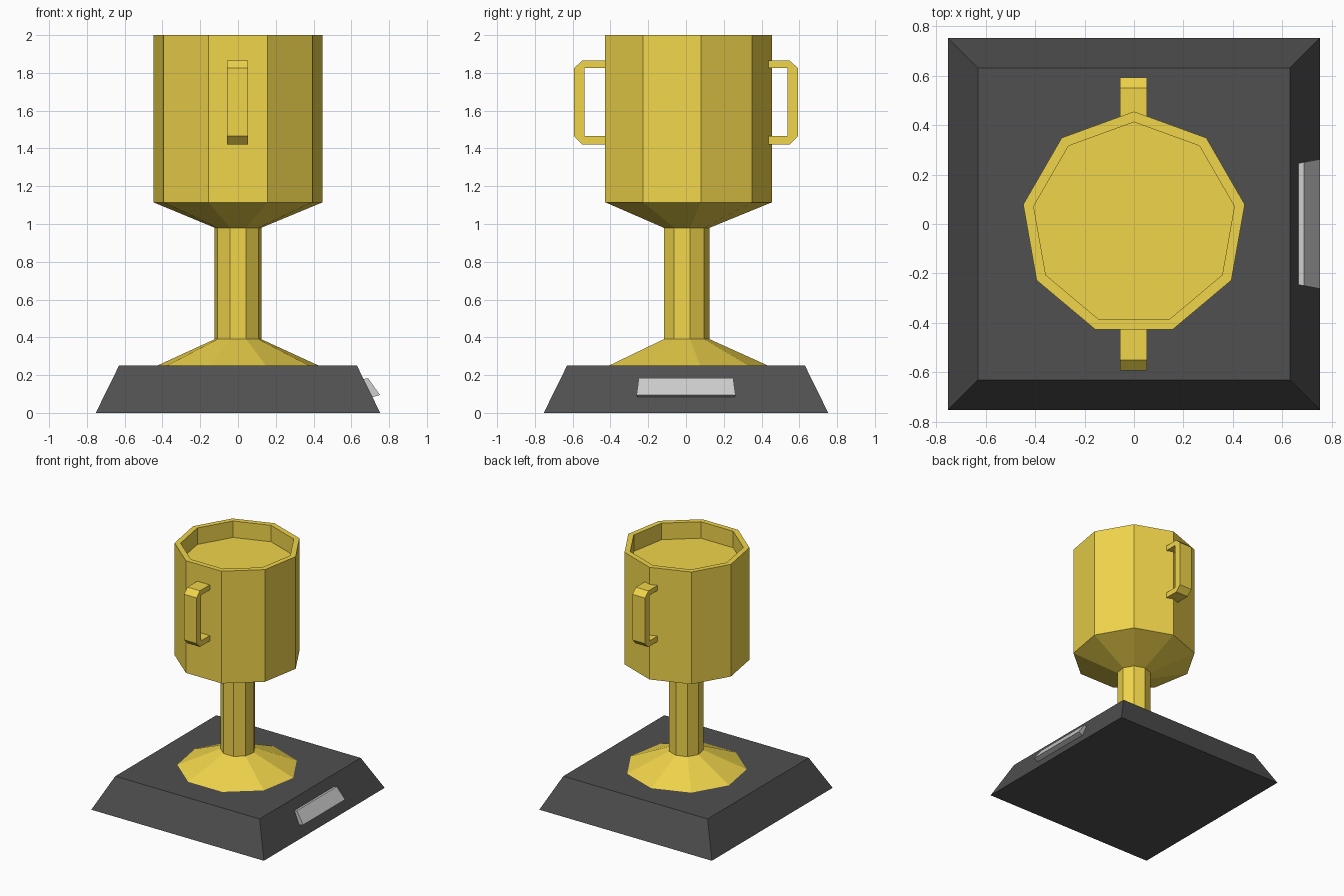
import bpy, bmesh, math

if "Cube" in bpy.data.objects:
    bpy.data.objects.remove(bpy.data.objects["Cube"])


def material(name, rgb):
    m = bpy.data.materials.new(name)
    m.diffuse_color = (*rgb, 1)
    m.use_nodes = True
    m.node_tree.nodes["Principled BSDF"].inputs["Base Color"].default_value = m.diffuse_color
    return m


gold = material("gold", (0.87, 0.66, 0.07))
dark = material("dark_stone", (0.08, 0.08, 0.08))
silver = material("silver", (0.6, 0.6, 0.6))


def finish(name, bm, mat):
    bmesh.ops.recalc_face_normals(bm, faces=bm.faces)
    me = bpy.data.meshes.new(name)
    bm.to_mesh(me)
    bm.free()
    me.materials.append(mat)
    ob = bpy.data.objects.new(name, me)
    bpy.context.collection.objects.link(ob)
    return ob


def loft(name, rings, mat):
    """Skin a stack of equal-length point rings and cap both ends."""
    bm = bmesh.new()
    loops = [[bm.verts.new(p) for p in ring] for ring in rings]
    n = len(loops[0])
    for a, b in zip(loops, loops[1:]):
        for i in range(n):
            j = (i + 1) % n
            bm.faces.new((a[i], a[j], b[j], b[i]))
    bm.faces.new(loops[0][::-1])
    bm.faces.new(loops[-1])
    return finish(name, bm, mat)


def polygon(r, z, n=9):
    """Regular polygon with one corner pointing to the back."""
    angles = [math.pi / 2 + 2 * math.pi * i / n for i in range(n)]
    return [(r * math.cos(a), r * math.sin(a), z) for a in angles]


def square(h, z):
    return [(-h, -h, z), (h, -h, z), (h, h, z), (-h, h, z)]


# Tapered square base
loft("base", [square(0.753, 0), square(0.63, 0.25)], dark)

# Foot, stem and bowl with a shallow recess, all nine-sided
profile = [(0.435, 0.25), (0.125, 0.39), (0.125, 0.98), (0.455, 1.115),
           (0.455, 2.0), (0.412, 2.0), (0.412, 1.87)]
loft("cup", [polygon(r, z) for r, z in profile], gold)

# Square-section handles on the front and back
handle = [(0.42, 1.865), (0.55, 1.865), (0.592, 1.825), (0.592, 1.465),
          (0.55, 1.422), (0.42, 1.422), (0.42, 1.465), (0.537, 1.465),
          (0.537, 1.825), (0.42, 1.825)]
for name, s in (("front_handle", -1), ("back_handle", 1)):
    loft(name, [[(x, s * y, z) for y, z in handle] for x in (-0.057, 0.053)], gold)


# Bevelled plaque lying on the sloping right side of the base
def plaque_ring(top, bottom, w_top, w_bottom):
    (xt, zt), (xb, zb) = top, bottom
    return [(xb, -w_bottom, zb), (xb, w_bottom, zb), (xt, w_top, zt), (xt, -w_top, zt)]


loft("plaque", [plaque_ring((0.66, 0.178), (0.708, 0.082), 0.245, 0.255),
                plaque_ring((0.688, 0.184), (0.752, 0.095), 0.25, 0.262)], silver)
